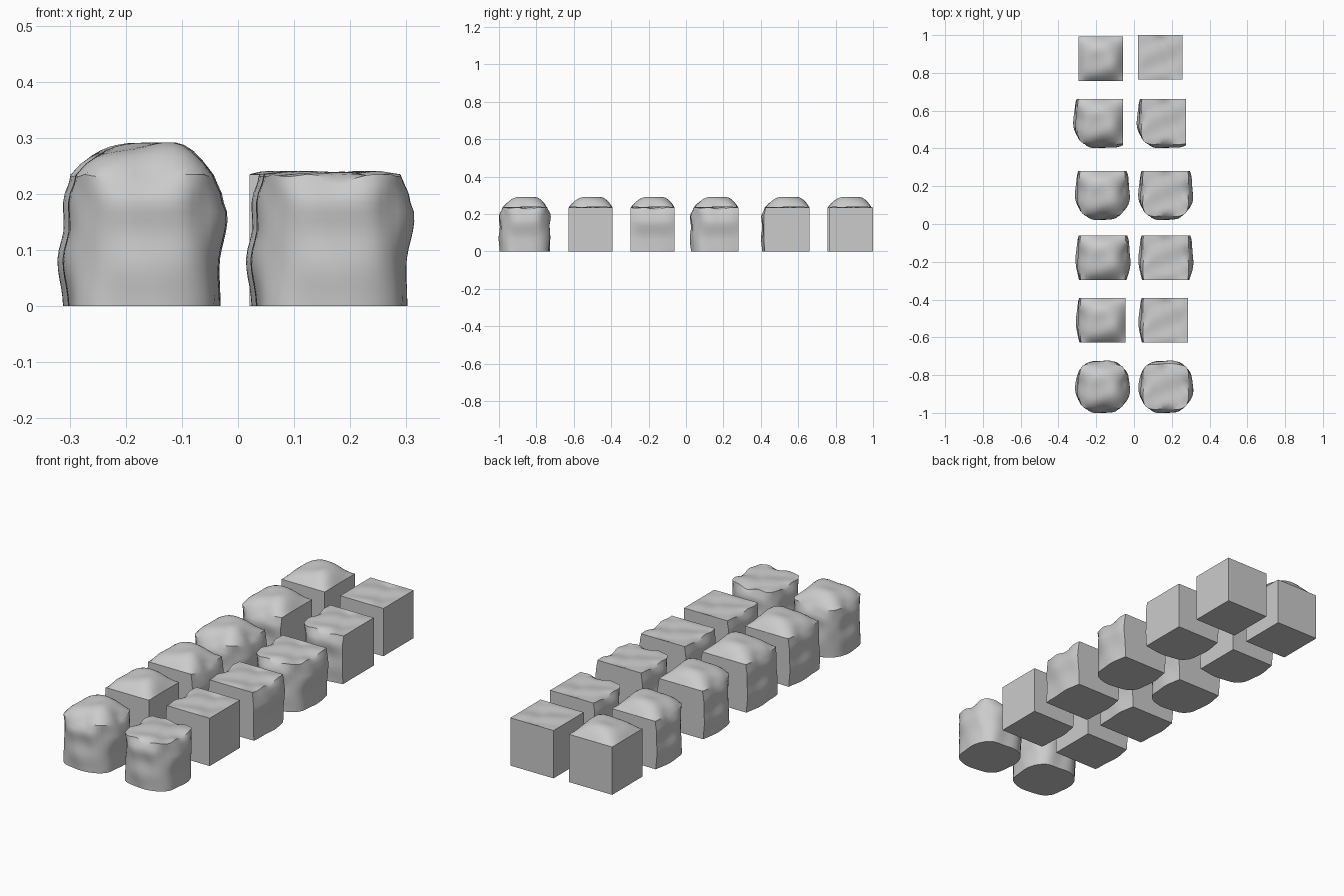
import bpy, bmesh
from math import sin, cos, pi, exp

if "Cube" in bpy.data.objects:
    bpy.data.objects.remove(bpy.data.objects["Cube"])

W, H = 0.235, 0.235      # nominal block width and height
CUTS = 13


def lerp_profile(pts, t):
    for (t0, v0), (t1, v1) in zip(pts, pts[1:]):
        if t <= t1:
            k = (t - t0) / (t1 - t0)
            k = k * k * (3 - 2 * k)
            return v0 + (v1 - v0) * k
    return pts[-1][1]


# vertical bulge of each hewn side: (height fraction, offset)
PROFILE = {
    'R': [(0, .014), (.3, .012), (.68, .027), (.85, .017), (1, .002)],
    'L': [(0, .015), (.35, .025), (.6, .014), (.8, .016), (1, .002)],
    'F': [(0, .016), (.3, .022), (.55, .016), (.8, .023), (1, .003)],
    'B': [(0, .012), (.35, .017), (.6, .012), (.8, .018), (1, .002)],
}


def bulge(side, u, t, neg_rough, pos_rough):
    # fades toward the vertical edges, more so beside another hewn side
    rough = pos_rough if u > 0 else neg_rough
    drop = 1.25 if rough else 0.65
    d = lerp_profile(PROFILE[side], t) * (1 - drop * abs(u) ** 3)
    if rough:
        d -= .010 * abs(u) ** 6
    return d + .0025 * sin(5 * u + 4 * t + ord(side))


def stone(name, cx, cy, rough, domed):
    bm = bmesh.new()
    bmesh.ops.create_cube(bm, size=2)
    bmesh.ops.subdivide_edges(bm, edges=bm.edges[:], cuts=CUTS, use_grid_fill=True)
    for v in bm.verts:
        a, b, c = v.co
        t = (c + 1) / 2
        x, y, z = a * W / 2, b * W / 2, t * H
        # hewn sides
        L, R, F, B = (s in rough for s in 'LRFB')
        if R and a > 0:
            x += a * bulge('R', b, t, F, B)
        if L and a < 0:
            x += a * bulge('L', b, t, F, B)
        if F and b < 0:
            y += b * bulge('F', a, t, L, R)
        if B and b > 0:
            y += b * bulge('B', a, t, L, R)
        # top surface
        if t > .999:
            fade = (1 - abs(a) ** 3) * (1 - abs(b) ** 3)
            if domed:
                z += fade * (.056 + .006 * sin(3 * a + 2 * b) - .004 * cos(4 * b - 3 * a))
            else:
                dent = exp(-((a - .35 + .4 * b) / .25) ** 2)
                z += min(1, 2 * fade) * (.003 - .009 * dent + .003 * sin(5 * b - 2 * a))
            # chipped rim above hewn sides
            for on, e, u in ((L, -a, b), (R, a, b), (F, -b, a), (B, b, a)):
                if on and e > 0:
                    chip = .5 - .5 * cos(2 * pi * (u * .9 + .35))
                    z -= .013 * chip * e ** 6 * (1 - u * u)
        v.co = (x + cx, y + cy, z)
    me = bpy.data.meshes.new(name)
    bm.to_mesh(me)
    bm.free()
    ob = bpy.data.objects.new(name, me)
    bpy.context.collection.objects.link(ob)
    bpy.ops.object.select_all(action='DESELECT')
    ob.select_set(True)
    bpy.context.view_layer.objects.active = ob
    bpy.ops.object.shade_smooth_by_angle(angle=0.52)


# kind, hewn sides, (domed x, y), (flat x, y)
ROWS = [
    ('inner', '', (-.176, .875), (.138, .8825)),
    ('corner', 'LF', (-.177, .543), (.159, .543)),
    ('end', 'LRF', (-.168, .162), (.167, .162)),
    ('through', 'LR', (-.165, -.178), (.168, -.178)),
    ('straight', 'L', (-.163, -.510), (.168, -.510)),
    ('single', 'LRFB', (-.167, -.860), (.168, -.860)),
]
for kind, rough, dome, flat in ROWS:
    stone(kind + '_domed_stone', *dome, rough, True)
    stone(kind + '_flat_stone', *flat, rough, False)
